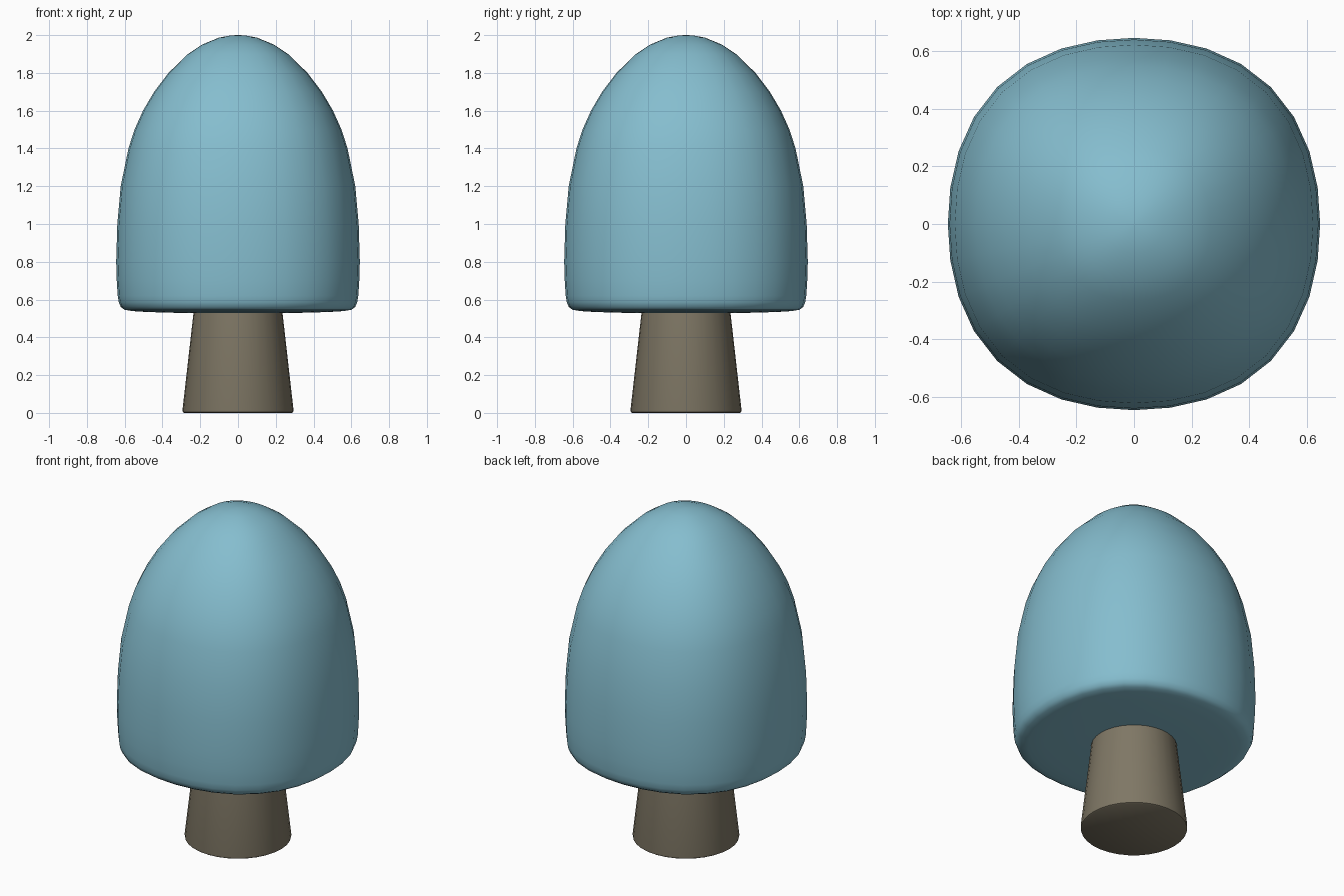
import bpy
import bmesh
from math import sin, cos, tau

cube = bpy.data.objects.get("Cube")
if cube:
    bpy.data.objects.remove(cube)


def make_material(name, rgb):
    mat = bpy.data.materials.new(name)
    mat.use_nodes = True
    mat.diffuse_color = (*rgb, 1)
    mat.node_tree.nodes["Principled BSDF"].inputs["Base Color"].default_value = (*rgb, 1)
    return mat


def lathe(name, profile, mat, squareness=0.0, segments=32):
    """Spin (radius, z) points, listed bottom to top, into a closed smooth solid."""
    bm = bmesh.new()
    rings = []
    for radius, z in profile:
        ring = []
        for i in range(segments):
            a = tau * i / segments
            r = radius * (1 + squareness * sin(2 * a) ** 2)
            ring.append(bm.verts.new((r * cos(a), r * sin(a), z)))
        rings.append(ring)
    for low, high in zip(rings, rings[1:]):
        for i in range(segments):
            j = (i + 1) % segments
            bm.faces.new((low[i], low[j], high[j], high[i]))
    bm.faces.new(rings[0][::-1])
    bm.faces.new(rings[-1])
    mesh = bpy.data.meshes.new(name)
    bm.to_mesh(mesh)
    bm.free()
    mesh.materials.append(mat)
    obj = bpy.data.objects.new(name, mesh)
    bpy.context.collection.objects.link(obj)
    bpy.ops.object.select_all(action="DESELECT")
    obj.select_set(True)
    bpy.context.view_layer.objects.active = obj
    bpy.ops.object.shade_smooth_by_angle(angle=0.7)
    return obj


foliage_blue = make_material("foliage blue", (0.235, 0.51, 0.62))
bark_brown = make_material("bark brown", (0.212, 0.185, 0.13))

# Tapered trunk with a slightly eased foot, running up into the foliage
lathe("trunk", [(0.286, 0), (0.292, 0.004), (0.294, 0.015), (0.222, 0.65)], bark_brown)

# Egg-shaped crown with a rounded rim and a nearly flat underside
crown = [(0.02, 0.527), (0.3, 0.529), (0.48, 0.534), (0.56, 0.539), (0.6, 0.546),
         (0.62, 0.56), (0.631, 0.585), (0.637, 0.62), (0.642, 0.7), (0.645, 0.8),
         (0.639, 1.0), (0.621, 1.2), (0.58, 1.4), (0.548, 1.5), (0.503, 1.6),
         (0.444, 1.7), (0.368, 1.8), (0.265, 1.9), (0.19, 1.95), (0.1, 1.987),
         (0.04, 1.998), (0.005, 2.0)]
lathe("crown", crown, foliage_blue, squareness=0.04)
